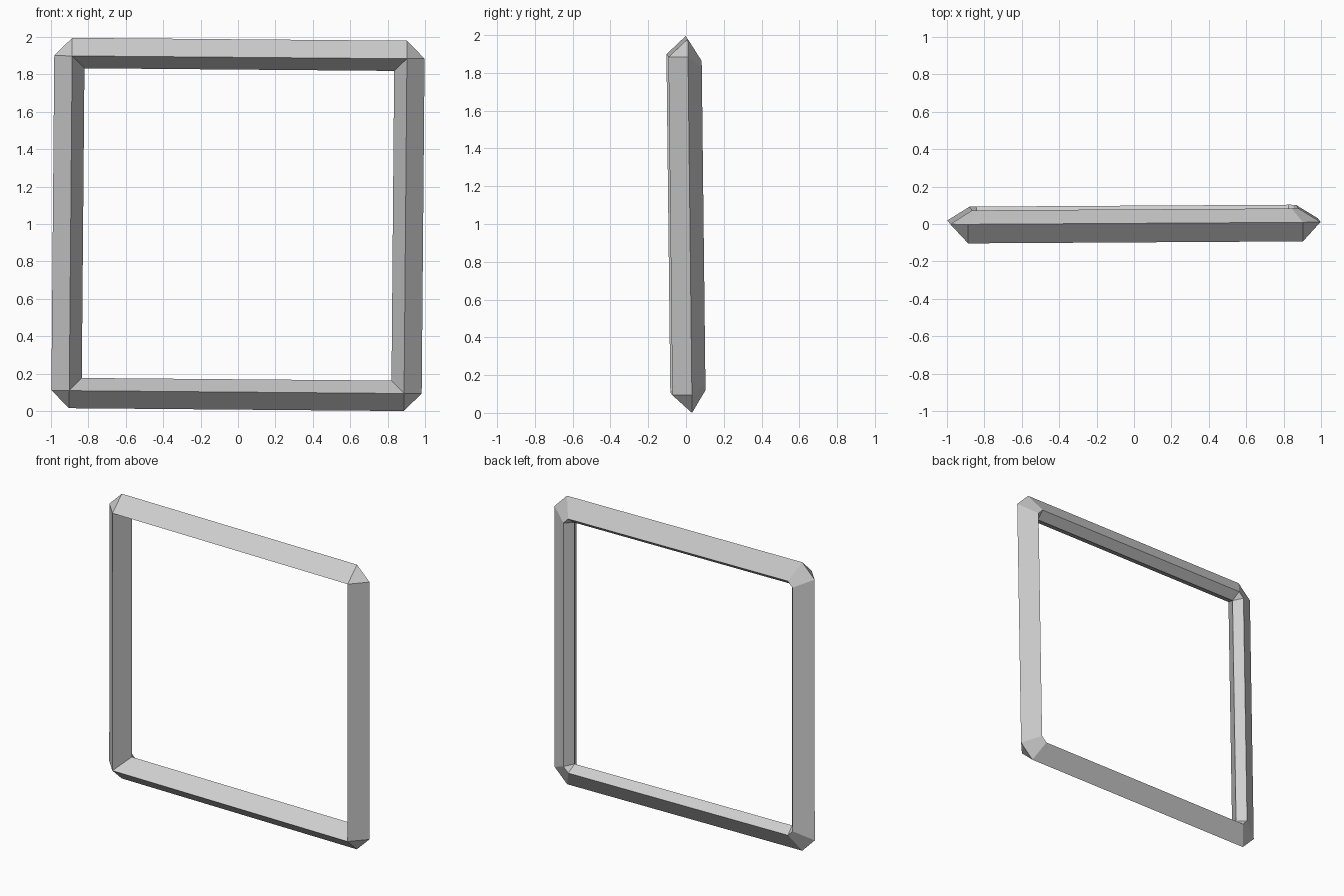
import bpy
import bmesh
from math import pi
from mathutils import Matrix, Vector, Euler

cube = bpy.data.objects.get("Cube")
if cube:
    bpy.data.objects.remove(cube, do_unlink=True)

# Light grey material
grey = bpy.data.materials.new("light_grey")
grey.use_nodes = True
colour = (0.62, 0.62, 0.62, 1.0)
grey.diffuse_color = colour
grey.node_tree.nodes["Principled BSDF"].inputs["Base Color"].default_value = colour

# Bar section: (distance from centre, depth, where the straight edge ends)
OUTER = (0.99, 0.015, 0.895)
FRONT = (0.895, -0.088, 0.895)
INNER = (0.828, 0.03, 0.828)
BACK = (0.872, 0.088, 0.836)
SECTION = [OUTER, FRONT, INNER, BACK]

bm = bmesh.new()


def add_face(points, turn):
    bm.faces.new([bm.verts.new(turn @ Vector(p)) for p in points])


def edge_end(corner, side):
    """End of a section edge on the top bar."""
    dist, depth, end = corner
    return (side * end, depth, dist)


def mitre_end(corner):
    """End of the same edge on the neighbouring bar."""
    dist, depth, end = corner
    return (dist, depth, end)


# One bar and one corner, repeated four times around the frame
for i in range(4):
    turn = Matrix.Rotation(i * pi / 2, 3, 'Y')
    for a, b in zip(SECTION, SECTION[1:] + SECTION[:1]):
        add_face([edge_end(a, -1), edge_end(a, 1), edge_end(b, 1), edge_end(b, -1)], turn)
    # Chamfer facets: front triangle, back quad, small inner triangle
    add_face([edge_end(OUTER, 1), mitre_end(OUTER), edge_end(FRONT, 1)], turn)
    add_face([edge_end(OUTER, 1), edge_end(BACK, 1), mitre_end(BACK), mitre_end(OUTER)], turn)
    add_face([edge_end(BACK, 1), edge_end(INNER, 1), mitre_end(BACK)], turn)

bmesh.ops.remove_doubles(bm, verts=bm.verts, dist=0.001)
bmesh.ops.recalc_face_normals(bm, faces=bm.faces)

# Slight lean of the whole frame, then lift to the ground
lean = Euler((0.0115, 0.0085, 0.006)).to_matrix().to_4x4()
bm.transform(lean)
lift = -min(v.co.z for v in bm.verts)
bm.transform(Matrix.Translation((0, 0, lift)))

mesh = bpy.data.meshes.new("square_frame")
bm.to_mesh(mesh)
bm.free()
mesh.materials.append(grey)
frame = bpy.data.objects.new("square_frame", mesh)
bpy.context.collection.objects.link(frame)
